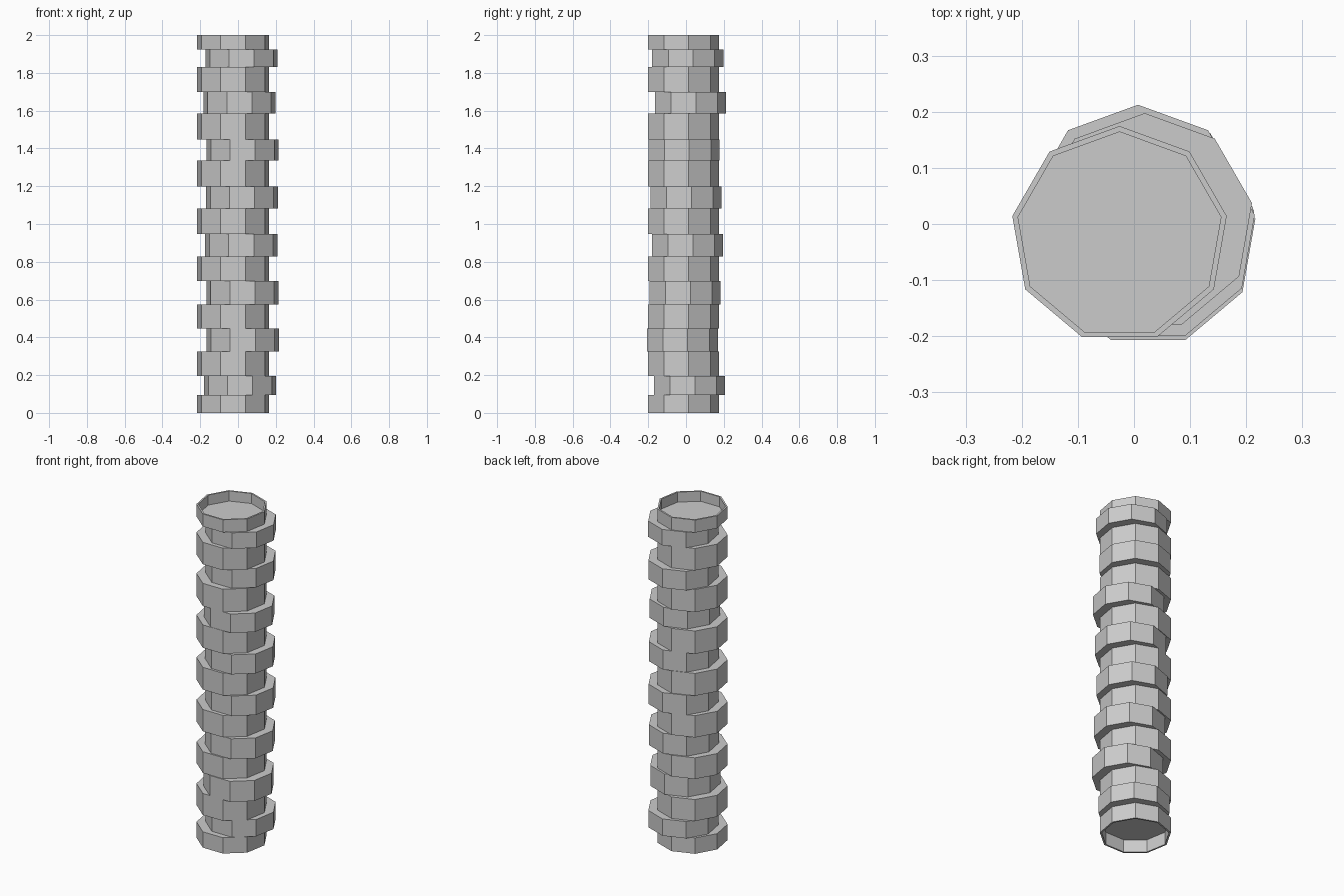
import bpy, bmesh
from math import pi
from mathutils import Matrix

if "Cube" in bpy.data.objects:
    bpy.data.objects.remove(bpy.data.objects["Cube"])

R, WALL = 0.194, 0.011
CX, CY = -0.0258, -0.0195


def drum(name, x, y, z0, z1, recess_top=0, recess_bottom=0):
    """Nine-sided drum, optionally hollowed at an end behind a thin rim."""
    bm = bmesh.new()
    bmesh.ops.create_cone(bm, cap_ends=True, segments=9, radius1=R, radius2=R,
                          depth=z1 - z0)
    # turn so that one corner points to +y
    v = max(bm.verts, key=lambda q: q.co.y)
    bmesh.ops.rotate(bm, verts=bm.verts, cent=(0, 0, 0),
                     matrix=Matrix.Rotation(pi / 2 - v.co.xy.to_3d().to_2d().angle_signed((1, 0)), 3, 'Z'))
    bmesh.ops.translate(bm, verts=bm.verts, vec=(x, y, (z0 + z1) / 2))
    for sign, depth in ((1, recess_top), (-1, recess_bottom)):
        if depth:
            bm.normal_update()
            cap = max(bm.faces, key=lambda f: f.normal.z * sign)
            bmesh.ops.inset_region(bm, faces=[cap], thickness=WALL * 0.94)
            cap = [f for f in bmesh.ops.extrude_face_region(bm, geom=[cap])['geom']
                   if isinstance(f, bmesh.types.BMFace)][0]
            bmesh.ops.translate(bm, verts=cap.verts, vec=(0, 0, -sign * depth))
            # remove the lid left behind by the extrusion
            lids = [f for f in bm.faces if len(f.verts) == 9 and f is not cap
                    and abs(f.calc_center_median().z - (z1 if sign > 0 else z0)) < 1e-4]
            bmesh.ops.delete(bm, geom=lids, context='FACES_ONLY')
    bmesh.ops.recalc_face_normals(bm, faces=bm.faces)
    me = bpy.data.meshes.new(name)
    bm.to_mesh(me)
    bm.free()
    bpy.context.collection.objects.link(bpy.data.objects.new(name, me))


# heights where the drums meet
levels = [0, .095, .196, .325, .448, .575, .697, .828, .947, 1.081,
          1.198, 1.335, 1.448, 1.584, 1.698, 1.83, 1.925, 2]
# sideways shift of every second drum
shifts = [(.037, .033), (.051, -.005), (.049, .009), (.043, .022),
          (.047, .014), (.050, .002), (.033, .038), (.045, .023)]

last = len(levels) - 2
for i in range(last + 1):
    dx, dy = shifts[i // 2] if i % 2 else (0, 0)
    drum("shifted_drum" if i % 2 else "aligned_drum", CX + dx, CY + dy,
         levels[i], levels[i + 1],
         recess_top=0.06 if i == last else 0,
         recess_bottom=0.075 if i == 0 else 0)
